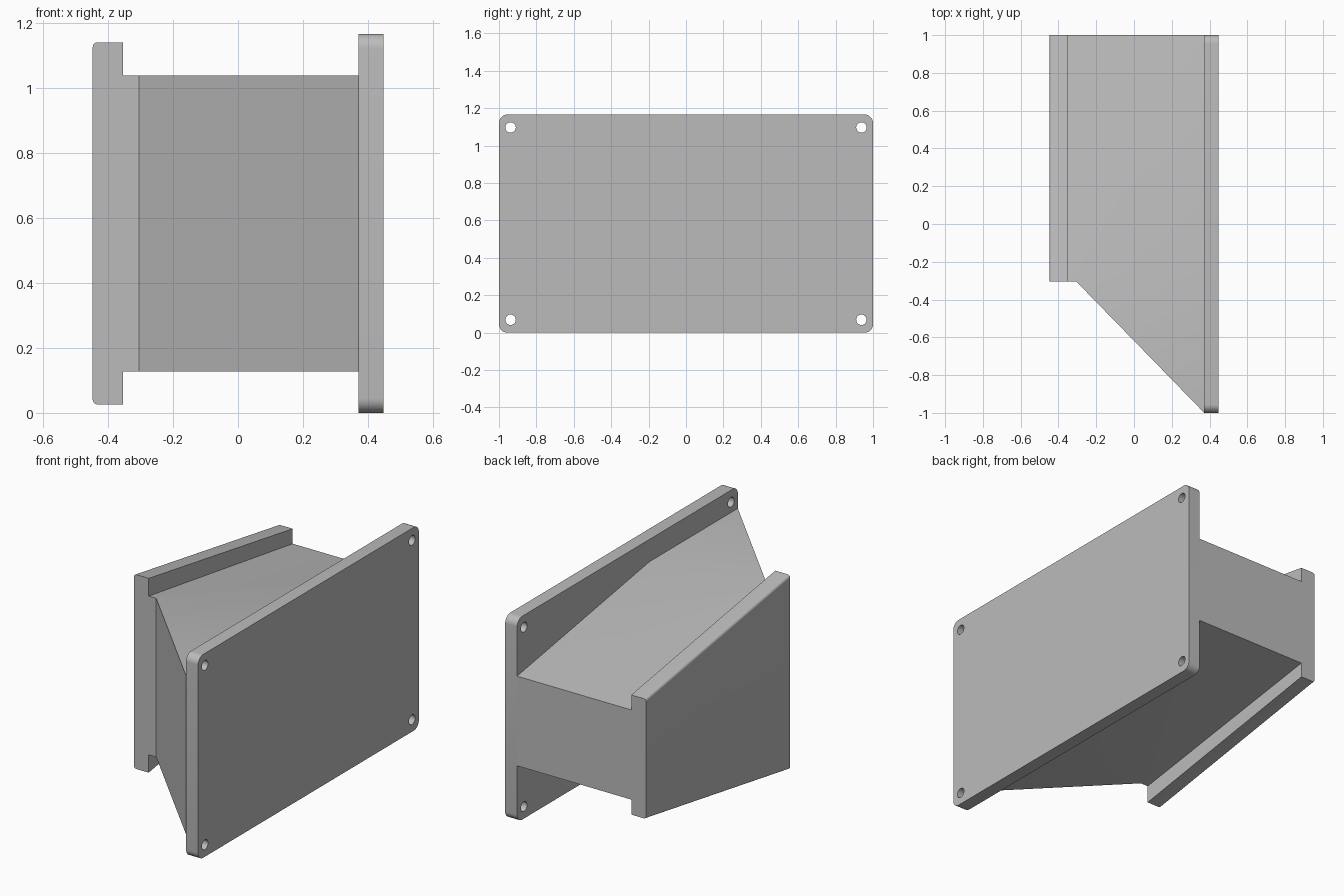
import bpy, bmesh, math
from mathutils import Matrix

if "Cube" in bpy.data.objects:
    bpy.data.objects.remove(bpy.data.objects["Cube"])

MID = 0.583                      # height of the mirror plane
grey = bpy.data.materials.new("plain grey")
grey.diffuse_color = (0.5, 0.5, 0.5, 1)
grey.use_nodes = True
grey.node_tree.nodes["Principled BSDF"].inputs["Base Color"].default_value = grey.diffuse_color


def finish(obj):
    obj.data.materials.clear()
    obj.data.materials.append(grey)
    bpy.ops.object.select_all(action='DESELECT')
    obj.select_set(True)
    bpy.context.view_layer.objects.active = obj
    bpy.ops.object.shade_smooth_by_angle(angle=math.radians(35))


def solid(name, outline):
    """Upright prism; outline holds (x, y, half height) corners, caps may slope."""
    bm = bmesh.new()
    top = [bm.verts.new((x, y, MID + h)) for x, y, h in outline]
    low = [bm.verts.new((x, y, MID - h)) for x, y, h in outline]
    n = len(outline)
    for i in range(n):
        j = (i + 1) % n
        bm.faces.new((low[i], low[j], top[j], top[i]))
    return bm, top, low


def to_object(name, bm):
    bmesh.ops.recalc_face_normals(bm, faces=bm.faces)
    me = bpy.data.meshes.new(name)
    bm.to_mesh(me)
    bm.free()
    obj = bpy.data.objects.new(name, me)
    bpy.context.collection.objects.link(obj)
    finish(obj)
    return obj


def arc(cx, cy, r, a0, a1, n):
    return [(cx + r * math.cos(math.radians(a0 + (a1 - a0) * i / n)),
             cy + r * math.sin(math.radians(a0 + (a1 - a0) * i / n))) for i in range(n + 1)]


# Mounting plate: rounded rectangle with four screw holes
W, H, R, T = 1.0, 0.583, 0.045, 0.076
outline = []
for k, (sx, sy) in enumerate([(1, 1), (-1, 1), (-1, -1), (1, -1)]):
    outline += arc(sx * (W - R), sy * (H - R), R, 90 * k, 90 * k + 90, 8)
loops = [outline]
for sx in (-1, 1):
    for sy in (-1, 1):
        loops.append(arc(sx * 0.938, sy * 0.514, 0.028, 0, 360, 24)[:-1])
cu = bpy.data.curves.new("mounting_plate", 'CURVE')
cu.dimensions, cu.fill_mode, cu.extrude = '2D', 'BOTH', T / 2
for pts in loops:
    sp = cu.splines.new('POLY')
    sp.points.add(len(pts) - 1)
    for p, (u, v) in zip(sp.points, pts):
        p.co = (u, v, 0, 1)
    sp.use_cyclic_u = True
plate = bpy.data.objects.new("mounting_plate", cu)
bpy.context.collection.objects.link(plate)
plate.select_set(True)
bpy.context.view_layer.objects.active = plate
bpy.ops.object.convert(target='MESH')
plate = bpy.context.view_layer.objects.active
# Stand the plate up: local x -> y, local y -> z, local z -> x
plate.data.transform(Matrix(((0, 0, 1, 0.447 - T / 2), (1, 0, 0, 0),
                             (0, 1, 0, MID), (0, 0, 0, 1))))
bm = bmesh.new()
bm.from_mesh(plate.data)
bmesh.ops.remove_doubles(bm, verts=bm.verts, dist=1e-4)
bmesh.ops.recalc_face_normals(bm, faces=bm.faces)
bm.to_mesh(plate.data)
bm.free()
finish(plate)

# Tapered body: slopes down towards the back, level over the slanted front wall
TALL, SHORT = 0.455, 0.257
bm, top, low = solid("body", [(-0.36, -0.305, TALL), (-0.305, -0.305, TALL),
                              (0.372, -1.0, TALL), (0.372, -0.2, TALL),
                              (0.372, 1.0, SHORT), (-0.36, 1.0, SHORT)])
for v in (top, low):
    bm.faces.new((v[1], v[2], v[3]))
    bm.faces.new((v[1], v[3], v[4]))
    bm.faces.new((v[0], v[1], v[4], v[5]))
to_object("tapered_body", bm)

# Outer flange: tapers with the body, outer long edges slightly rounded
r = 0.015
prof = [(-0.353, 0)] + [(x, y) for x, y in arc(-0.447 + r, -r, r, 90, 180, 4)]
bm = bmesh.new()
rings = []
for y, h in ((-0.305, 0.557), (1.0, 0.343)):
    section = [(x, MID + h + dz) for x, dz in prof]
    section += [(x, MID - h - dz) for x, dz in reversed(prof)]
    rings.append([bm.verts.new((x, y, z)) for x, z in section])
a, b = rings
for i in range(len(a)):
    j = (i + 1) % len(a)
    bm.faces.new((a[i], a[j], b[j], b[i]))
bm.faces.new(a)
bm.faces.new(b)
to_object("outer_flange", bm)
